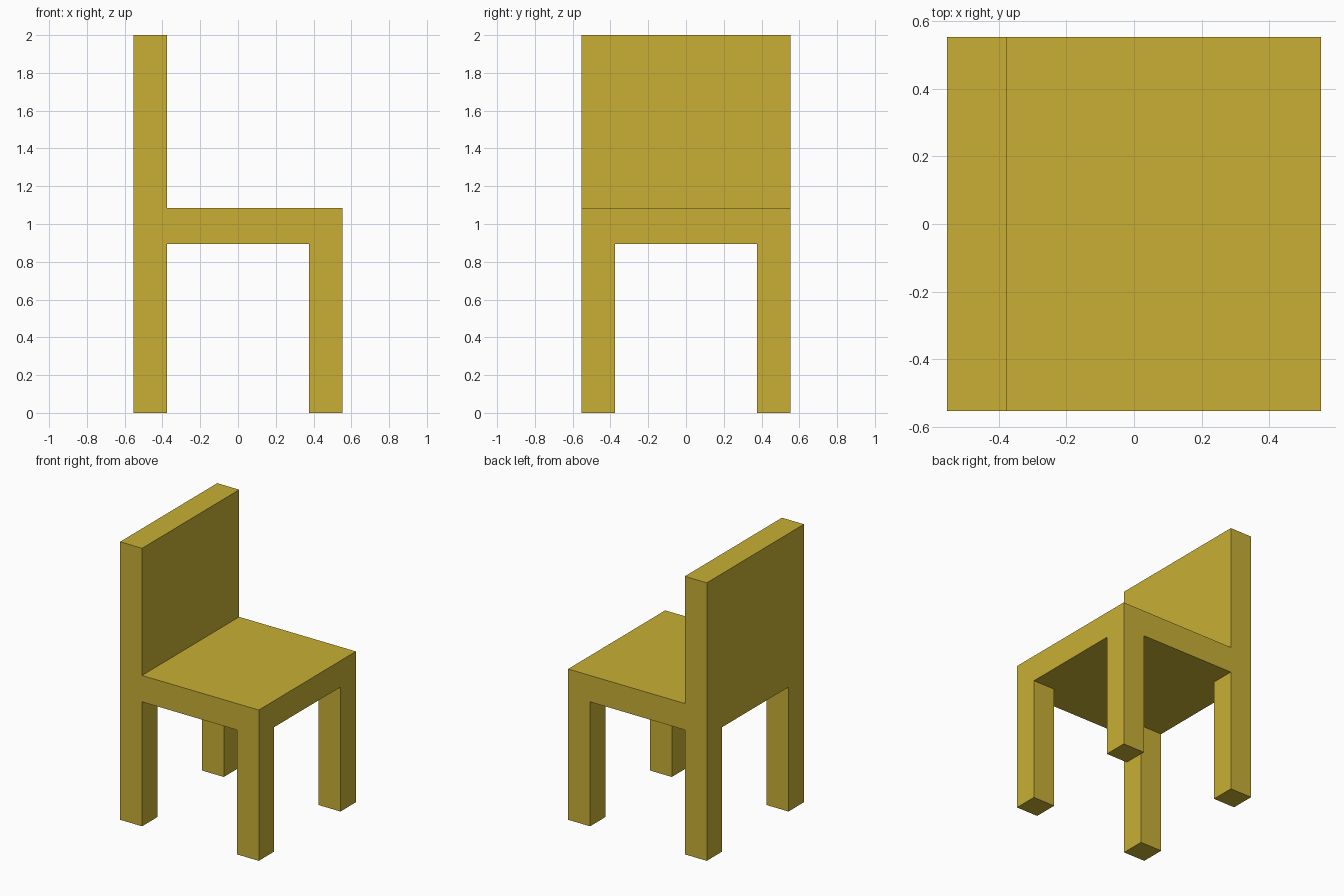
import bpy, bmesh

if "Cube" in bpy.data.objects:
    bpy.data.objects.remove(bpy.data.objects["Cube"])

HALF, INNER = 0.552, 0.377            # outer half-width, inner edge of legs and back
SEAT_BOTTOM, SEAT_TOP, HEIGHT = 0.895, 1.085, 2.0

bm = bmesh.new()


def extrude_to(faces, z):
    """Extrude a connected set of faces vertically to height z."""
    geom = bmesh.ops.extrude_face_region(bm, geom=faces)["geom"]
    for v in geom:
        if isinstance(v, bmesh.types.BMVert):
            v.co.z = z
    return [f for f in geom if isinstance(f, bmesh.types.BMFace)]


# Seat: a 3 x 3 panel grid thickened into a slab
steps = (-HALF, -INNER, INNER, HALF)
grid = [[bm.verts.new((x, y, SEAT_BOTTOM)) for y in steps] for x in steps]
bottom = [bm.faces.new((grid[i][j], grid[i][j + 1], grid[i + 1][j + 1], grid[i + 1][j]))
          for i in range(3) for j in range(3)]
top = extrude_to(bottom, SEAT_TOP)

# Backrest: the strip of panels on the -x side rises to full height
extrude_to([f for f in top if f.calc_center_median().x < -INNER], HEIGHT)

# Legs: the four corner panels drop to the floor
for i in (0, 2, 6, 8):
    extrude_to([bottom[i]], 0.0)

# Merge coplanar panels into clean flat faces
bmesh.ops.recalc_face_normals(bm, faces=bm.faces)
bmesh.ops.dissolve_limit(bm, angle_limit=0.01, verts=bm.verts, edges=bm.edges)

mesh = bpy.data.meshes.new("chair")
bm.to_mesh(mesh)
bm.free()
chair = bpy.data.objects.new("chair", mesh)
bpy.context.collection.objects.link(chair)

# Mustard yellow finish
paint = bpy.data.materials.new("mustard_yellow")
paint.diffuse_color = (0.58, 0.43, 0.035, 1)
paint.use_nodes = True
paint.node_tree.nodes["Principled BSDF"].inputs["Base Color"].default_value = paint.diffuse_color
mesh.materials.append(paint)
